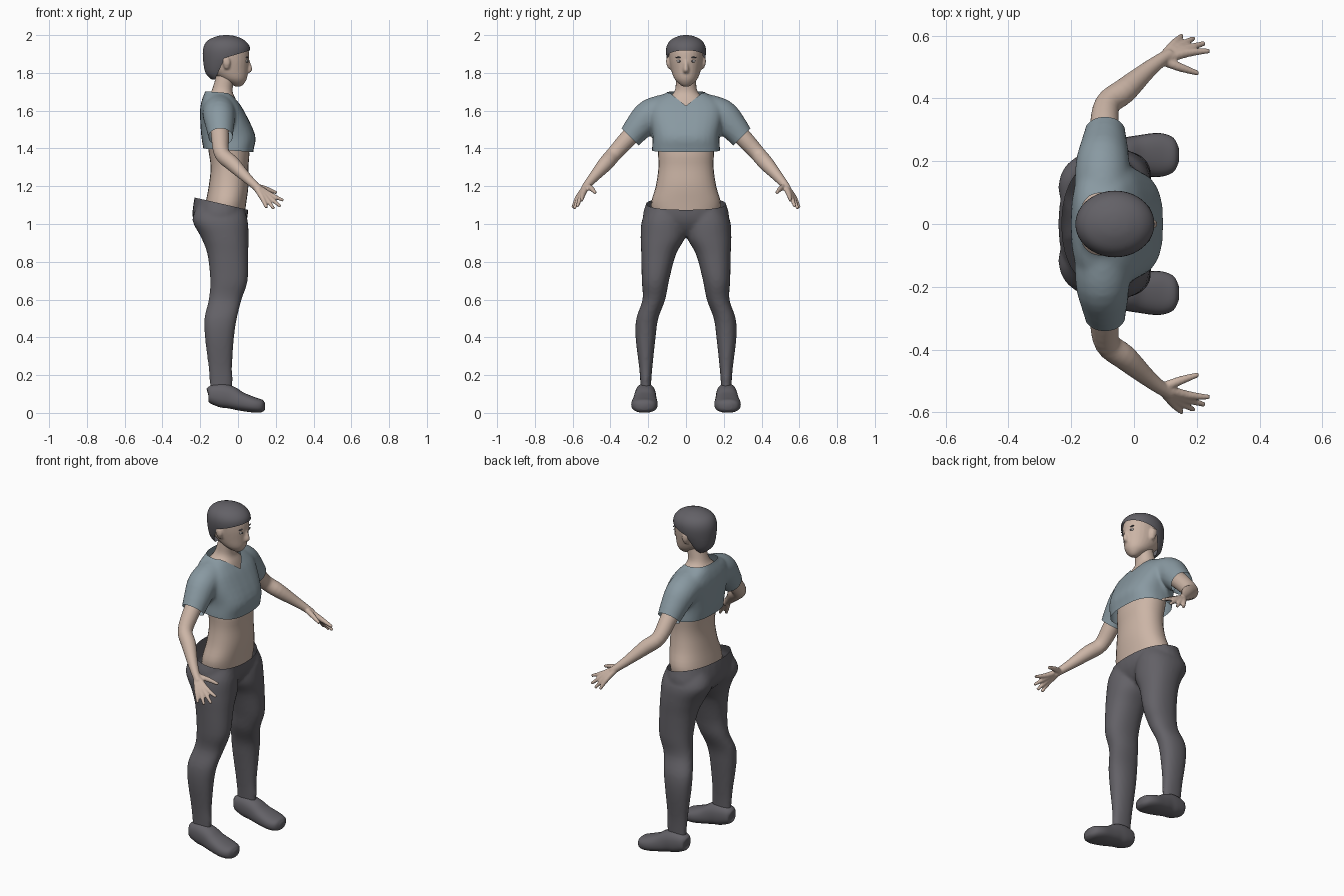
import bpy, bmesh, math
from mathutils import Vector

if "Cube" in bpy.data.objects:
    bpy.data.objects.remove(bpy.data.objects["Cube"])


def material(name, rgb):
    m = bpy.data.materials.new(name)
    m.use_nodes = True
    m.diffuse_color = (*rgb, 1)
    m.node_tree.nodes["Principled BSDF"].inputs["Base Color"].default_value = (*rgb, 1)
    return m


SKIN = material("skin", (0.60, 0.46, 0.38))
SHIRT = material("shirt blue grey", (0.25, 0.32, 0.36))
DARK = material("dark grey", (0.125, 0.12, 0.135))
LIPS = material("lips", (0.36, 0.22, 0.18))
WHITE = material("eye white", (0.65, 0.62, 0.6))


def smooth_keys(keys, steps=4):
    """Catmull-Rom interpolation of section keys."""
    out = []
    for i in range(len(keys) - 1):
        a, b, c, d = (keys[max(0, min(len(keys) - 1, i + k))] for k in (-1, 0, 1, 2))
        for s in range(steps):
            t = s / steps
            out.append([0.5 * (2 * q + (r - p) * t + (2 * p - 5 * q + 4 * r - s4) * t * t
                               + (3 * q - p - 3 * r + s4) * t ** 3)
                        for p, q, r, s4 in zip(a, b, c, d)])
    return out + [list(keys[-1])]


def loft(bm, keys, side=1, follow=False, n=28, power=2.0):
    """Closed skin over (x, y, z, radius, radius) sections, level or following the path."""
    keys = smooth_keys(keys)
    path = [Vector((k[0], k[1] * side, k[2])) for k in keys]
    rings = []
    for i, k in enumerate(keys):
        u, v = Vector((1, 0, 0)), Vector((0, 1, 0))
        if follow:
            t = (path[min(i + 1, len(path) - 1)] - path[max(i - 1, 0)]).normalized()
            u = t.cross(Vector((0, 0, 1))).normalized()
            v = u.cross(t)
        ring = []
        for j in range(n):
            a = 2 * math.pi * j / n
            c, s = math.cos(a), math.sin(a)
            c, s = (math.copysign(abs(w) ** (2 / power), w) for w in (c, s))
            ring.append(bm.verts.new(path[i] + u * c * k[3] + v * s * k[-1]))
        rings.append(ring)
    faces = [bm.faces.new(rings[0]), bm.faces.new(rings[-1][::-1])]
    for lo, hi in zip(rings, rings[1:]):
        for j in range(n):
            faces.append(bm.faces.new((lo[j - 1], lo[j], hi[j], hi[j - 1])))
    bmesh.ops.recalc_face_normals(bm, faces=faces)


def finish(name, bm, mats, voxel=0, relax=0, cuts=(), rule=None):
    """Fuse the volumes, trim away each wedge in cuts, colour by rule."""
    mesh = bpy.data.meshes.new(name)
    bm.to_mesh(mesh)
    ob = bpy.data.objects.new(name, mesh)
    bpy.context.collection.objects.link(ob)
    if voxel:
        r = ob.modifiers.new("fuse", "REMESH")
        r.mode, r.voxel_size = "VOXEL", voxel
        s = ob.modifiers.new("relax", "SMOOTH")
        s.factor, s.iterations = 0.5, relax
        mesh = bpy.data.meshes.new_from_object(
            ob.evaluated_get(bpy.context.evaluated_depsgraph_get()))
        ob.modifiers.clear()
        ob.data = mesh
    bm.clear()
    bm.from_mesh(mesh)
    for wedge in cuts:
        wedge = [(Vector(p), Vector(q)) for p, q in wedge]
        for p, q in wedge:
            bmesh.ops.bisect_plane(bm, geom=bm.verts[:] + bm.edges[:] + bm.faces[:],
                                   plane_co=p, plane_no=q)
        gone = [f for f in bm.faces
                if all((f.calc_center_median() - p).dot(q) > 0 for p, q in wedge)]
        bmesh.ops.delete(bm, geom=gone, context="FACES")
    for f in bm.faces:
        f.smooth = True
        f.material_index = rule(f.calc_center_median()) if rule else 0
    bm.to_mesh(mesh)
    bm.free()
    mesh.materials.clear()
    for m in mats:
        mesh.materials.append(m)
    return ob


# Torso and neck
bm = bmesh.new()
loft(bm, [(-.08, 0, 1.0, .11, .16), (-.066, 0, 1.1, .108, .185), (-.05, 0, 1.2, .105, .16),
          (-.045, 0, 1.3, .1, .146), (-.05, 0, 1.4, .108, .15), (-.08, 0, 1.55, .1, .16),
          (-.09, 0, 1.65, .082, .11), (-.085, 0, 1.7, .057, .062),
          (-.072, 0, 1.76, .05, .053), (-.06, 0, 1.81, .05, .053)], power=2.2)
finish("torso", bm, [SKIN])

# Head with nose and ears
bm = bmesh.new()
loft(bm, [(0, 0, 1.728, .015, .015), (-.005, 0, 1.742, .036, .036), (-.025, 0, 1.77, .072, .062),
          (-.05, 0, 1.82, .104, .08), (-.055, 0, 1.88, .114, .09), (-.055, 0, 1.93, .108, .09),
          (-.06, 0, 1.97, .08, .068), (-.06, 0, 1.985, .035, .03)])
loft(bm, [(.048, 0, 1.875, .01, .008), (.055, 0, 1.82, .021, .015), (.048, 0, 1.8, .014, .014)])
for side in (1, -1):
    loft(bm, [(-.06, .085, 1.82, .01, .008), (-.06, .093, 1.85, .02, .012),
              (-.065, .094, 1.88, .018, .01)], side)
finish("head", bm, [SKIN], .006, 3)


# Hair cap, open around the face, with lighter front patches
def hair_colour(c):
    if c.y < -.05 and 1.93 < c.z < 1.968 and -.12 < c.x < -.01 and c.z > 1.92 - c.x * .25:
        return 2
    front = c.x > 0 and c.z > 1.91
    flank = c.x > -.11 and abs(c.y) > .035 and c.z > 1.93 - c.x * .2
    return 1 if front or flank else 0


bm = bmesh.new()
loft(bm, [(-.1, 0, 1.765, .04, .05), (-.1, 0, 1.8, .072, .072), (-.067, 0, 1.87, .118, .1),
          (-.06, 0, 1.93, .124, .105), (-.062, 0, 1.97, .1, .085),
          (-.062, 0, 1.993, .053, .045), (-.062, 0, 2.0, .012, .012)], n=64)
finish("hair", bm, [DARK, SHIRT, SKIN],
       cuts=[[((-.05, 0, 1.885), (.3, 0, -1)), ((-.07, 0, 1.88), (1, 0, -.45))]],
       rule=hair_colour)

# Face details
def bead(name, loc, scale, mat):
    bm = bmesh.new()
    bmesh.ops.create_uvsphere(bm, u_segments=16, v_segments=8, radius=1)
    for v in bm.verts:
        v.co = Vector(loc) + Vector(a * b for a, b in zip(v.co, scale))
    finish(name, bm, [mat])


for label, side in (("left", 1), ("right", -1)):
    bead(label + "_eye", (.046, side * .036, 1.862), (.006, .014, .007), WHITE)
    bead(label + "_iris", (.051, side * .035, 1.862), (.004, .006, .006), DARK)
    bead(label + "_brow", (.047, side * .037, 1.882), (.006, .018, .004), DARK)
bead("lips", (.037, 0, 1.782), (.011, .022, .008), LIPS)

# Cropped shirt: body and sleeves fused, then trimmed at hem, cuffs and neckline
bm = bmesh.new()
loft(bm, [(-.05, 0, 1.32, .125, .175), (-.05, 0, 1.39, .132, .18), (-.052, 0, 1.47, .143, .178),
          (-.085, 0, 1.6, .116, .2), (-.1, 0, 1.66, .09, .165), (-.108, 0, 1.7, .066, .095),
          (-.108, 0, 1.74, .055, .07)], power=2.7)
cuts = [[((-.05, 0, 1.39), (-.07, 0, -1))], [((-.1, 0, 1.697), (.08, 0, 1))],
        [((0, 0, 1.625), (0, .8, 1)), ((0, 0, 1.625), (0, -.8, 1)), ((-.11, 0, 0), (1, 0, 0))]]
for side in (1, -1):
    loft(bm, [(-.1, .1, 1.6, .09), (-.1, .19, 1.575, .086), (-.095, .25, 1.515, .075),
              (-.092, .3, 1.455, .064), (-.092, .36, 1.39, .06)], side, True)
    cuts.append([((-.09, side * .295, 1.46), (0, side * .7, -.7))])
finish("shirt", bm, [SHIRT], .01, 6, cuts)

# Trousers: hips and legs fused, then trimmed at the waistband
bm = bmesh.new()
loft(bm, [(-.085, 0, 1.2, .13, .185), (-.09, 0, 1.12, .144, .208), (-.095, 0, 1.03, .144, .226),
          (-.09, 0, .97, .11, .15), (-.085, 0, .935, .07, .06)], power=2.2)
for side in (1, -1):
    loft(bm, [(-.095, .11, 1.1, .12, .08), (-.095, .117, 1.02, .146, .116),
              (-.07, .122, .93, .126, .118), (-.054, .145, .84, .108, .092),
              (-.048, .162, .7, .099, .072), (-.068, .17, .6, .087, .06),
              (-.092, .205, .5, .086, .058), (-.098, .214, .4, .077, .053),
              (-.094, .213, .25, .063, .036), (-.09, .213, .18, .061, .03),
              (-.09, .213, .1, .058, .026)], side, power=2.2)
finish("trousers", bm, [DARK], .01, 5, [[((-.09, 0, 1.108), (.23, 0, 1))]])

# Arms and hands
wrist = (.085, .522, 1.208)
tips = [(.24, .552, 1.125), (.225, .576, 1.092), (.19, .592, 1.08), (.152, .6, 1.085)]
for label, side in (("left", 1), ("right", -1)):
    bm = bmesh.new()
    loft(bm, [(-.1, .2, 1.56, .05), (-.095, .3, 1.46, .047), (-.085, .38, 1.372, .041),
              (-.03, .425, 1.32, .04), (.04, .487, 1.25, .028), (*wrist, .022),
              (.115, .54, 1.18, .02)], side, True)
    for i, tip in enumerate(tips):
        knuckle = (.168 - .014 * i, .545 + .009 * i, 1.157 - .005 * i)
        start = tuple(w + (k - w) * .15 for w, k in zip(wrist, knuckle))
        loft(bm, [(*start, .016), (*knuckle, .014), (*tip, .008)], side, True, 14)
    loft(bm, [(.09, .522, 1.2, .016), (.145, .5, 1.187, .014), (.205, .48, 1.165, .008)],
         side, True, 14)
    finish(label + "_arm", bm, [SKIN], .005, 3)

# Shoes
for label, side in (("left", 1), ("right", -1)):
    bm = bmesh.new()
    loft(bm, [(-.158, .214, .1, .022, .025), (-.148, .214, .1, .042, .046),
              (-.09, .215, .093, .054, .063), (-.04, .216, .082, .058, .06),
              (.01, .218, .062, .064, .05), (.08, .22, .043, .07, .041),
              (.125, .22, .036, .055, .034), (.143, .22, .035, .022, .018)],
         side, True, power=2.4)
    finish(label + "_shoe", bm, [DARK])
